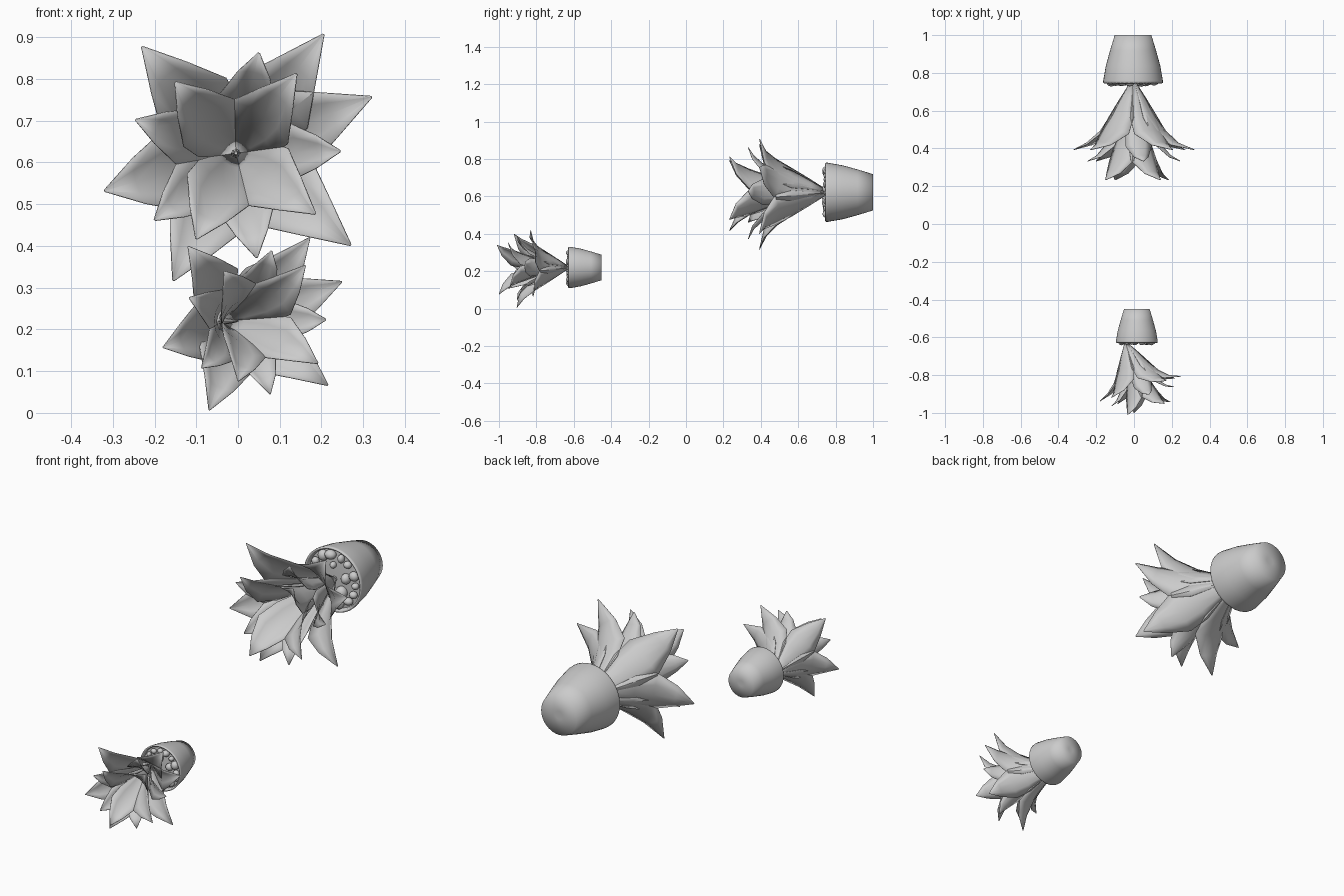
import bpy, math, random
from math import sin, cos, radians
from mathutils import Vector

if "Cube" in bpy.data.objects:
    bpy.data.objects.remove(bpy.data.objects["Cube"])

random.seed(4)

# centre line of each leaf ring: (depth in front of the rim, radius), and half width
RINGS = {
    "outer": ([(0, .016), (.08, .066), (.17, .118), (.25, .172), (.315, .25), (.355, 1)], .10),
    "middle": ([(0, .012), (.12, .052), (.24, .098), (.325, .145), (.385, .20), (.415, 1)], .068),
    "inner": ([(.02, .008), (.16, .034), (.30, .074), (.40, .115), (.47, .17), (.515, 1)], .083),
}
WIDTH = [.08, .45, .87, 1.0, .55, .0]
# leaf tips as seen from the front (x, z) around the plant axis
TIPS = {
    "outer": [(-.225, .255), (.21, .285), (.325, .135), (.275, -.22), (-.15, -.305), (-.315, -.09)],
    "middle": [(.055, .24), (.25, .005), (.05, -.25), (-.195, -.16), (-.24, .08)],
    "inner": [(-.145, .17), (.145, .19), (.19, -.145), (-.095, -.205)],
}


def mesh_object(name, verts, faces):
    me = bpy.data.meshes.new(name)
    me.from_pydata(verts, [], faces)
    me.update()
    ob = bpy.data.objects.new(name, me)
    bpy.context.collection.objects.link(ob)
    return ob


def smooth(ob, angle=40):
    bpy.ops.object.select_all(action='DESELECT')
    ob.select_set(True)
    bpy.context.view_layer.objects.active = ob
    bpy.ops.object.shade_smooth_by_angle(angle=radians(angle))


def place(p, centre, s, lean=0):
    """Plant space (x, depth, z) to world; lean swings the foliage sideways."""
    x, d, z = p
    e = d - .275
    x, d = x * cos(lean) + e * sin(lean), .275 + e * cos(lean) - x * sin(lean)
    return Vector(centre) + s * Vector((x, -d, z))


def lathe(name, profile, centre, s, angle=40, n=40):
    verts, faces = [], []
    for d, r in profile:
        for i in range(n):
            a = 2 * math.pi * i / n
            verts.append(place((r * cos(a), d, r * sin(a)), centre, s))
    for k in range(len(profile) - 1):
        for i in range(n):
            j = (i + 1) % n
            faces.append((k * n + i, k * n + j, (k + 1) * n + j, (k + 1) * n + i))
    faces.append(tuple(range(n - 1, -1, -1)))
    faces.append(tuple((len(profile) - 1) * n + i for i in range(n)))
    smooth(mesh_object(name, verts, faces), angle)


def leaf(name, ring, tip, centre, s, lean):
    line, half = RINGS[ring]
    line = line[:-1] + [(line[-1][0], math.hypot(*tip))]
    a = math.atan2(tip[1], tip[0])
    verts, faces = [], []
    cols = [-1, -.5, 0, .5, 1]
    for k, (d, r) in enumerate(line):
        p, q = line[max(k - 1, 0)], line[min(k + 1, len(line) - 1)]
        td, tr = q[0] - p[0], q[1] - p[1]
        length = math.hypot(td, tr)
        w = half * WIDTH[k] + .002
        for c in cols:
            cup = .30 * w * c * c                 # edges curl towards the axis
            dd, rr = d + cup * tr / length, r - cup * td / length
            verts.append(place((rr * cos(a) - c * w * sin(a), dd,
                                rr * sin(a) + c * w * cos(a)), centre, s, lean))
    n = len(cols)
    for k in range(len(line) - 1):
        for i in range(n - 1):
            faces.append((k * n + i, k * n + i + 1, (k + 1) * n + i + 1, (k + 1) * n + i))
    ob = mesh_object(name, verts, faces)
    mod = ob.modifiers.new("thickness", 'SOLIDIFY')
    mod.thickness = .003 * s
    mod.offset = 0
    smooth(ob, 60)


def potted_plant(label, centre, s, lean):
    # pot with rim, hollow down to the soil; base shaded round
    lathe(label + "_pot", [(-.252, .02), (-.252, .097), (-.17, .122), (-.09, .144), (-.01, .158),
                           (0, .158), (.004, .153), (0, .147), (-.05, .138)], centre, s, 100)
    lathe(label + "_soil", [(-.05, .139), (-.022, .143), (-.016, .09), (-.014, .02)], centre, s)
    # pebbles: a ring by the rim and a few nearer the middle
    spots = [(.119, 2 * math.pi * i / 15) for i in range(15)]
    spots += [(.07, 2 * math.pi * i / 5 + .3) for i in range(5)]
    for i, (r, a) in enumerate(spots):
        a += random.uniform(-.06, .06)
        size = random.uniform(.017, .028)
        bpy.ops.mesh.primitive_uv_sphere_add(
            segments=12, ring_count=8, radius=size * s,
            location=place((r * cos(a), -.006, r * sin(a)), centre, s))
        ob = bpy.context.object
        ob.name = f"{label}_pebble_{i}"
        ob.scale = (random.uniform(.8, 1.15), 1, random.uniform(.8, 1.15))
        smooth(ob, 60)
    # short stem the leaves spring from
    stem = [(-.03, .014), (.06, .011), (.14, .007), (.2, .003)]
    verts, faces, n = [], [], 8
    for d, r in stem:
        verts += [place((r * cos(i * math.pi / 4), d, r * sin(i * math.pi / 4)), centre, s, lean)
                  for i in range(n)]
    for k in range(len(stem) - 1):
        faces += [(k * n + i, k * n + (i + 1) % n, (k + 1) * n + (i + 1) % n, (k + 1) * n + i)
                  for i in range(n)]
    smooth(mesh_object(label + "_stem", verts, faces))
    # leaves
    for ring, tips in TIPS.items():
        for i, tip in enumerate(tips):
            leaf(f"{label}_{ring}_leaf_{i}", ring, tip, centre, s, lean)


potted_plant("large", (-.005, .748, .622), 1.0, 0)
potted_plant("small", (.015, -.627, .22), .70, radians(17))
